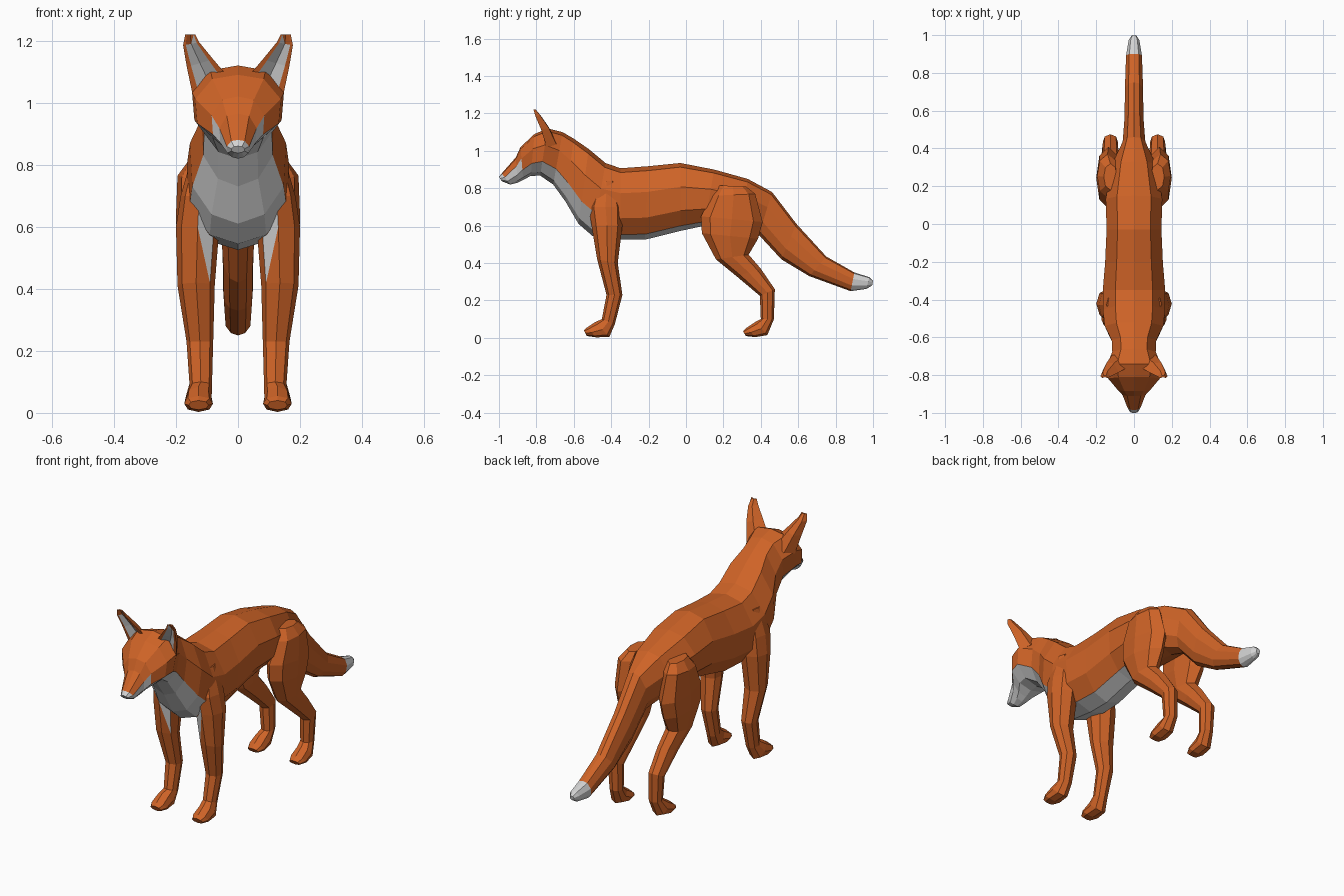
import bpy, bmesh
from mathutils import Vector


def material(name, rgb):
    m = bpy.data.materials.new(name)
    m.diffuse_color = (*rgb, 1)
    return m


MATS = [material("orange_fur", (0.62, 0.125, 0.02)),
        material("white_fur", (0.66, 0.66, 0.66))]


def skin(name, rings, paint, caps=(0, 0), mirror=False):
    """Bridge rings of points; paint(segment, strip): 0 orange, 1 white, 2 half white."""
    bm = bmesh.new()
    vs = [[bm.verts.new(p) for p in r] for r in rings]
    n = len(rings[0])

    def face(verts, mat):
        bm.faces.new(verts).material_index = mat

    for i in range(len(rings) - 1):
        for j in range(n):
            k = (j + 1) % n
            a, b, c, d = vs[i][j], vs[i][k], vs[i + 1][k], vs[i + 1][j]
            p = paint(i, j)
            if p == 2:
                face((a, b, d), 1)
                face((b, c, d), 0)
            else:
                face((a, b, c, d), p)
    face(vs[0][::-1], caps[0])
    face(vs[-1], caps[1])
    bmesh.ops.recalc_face_normals(bm, faces=bm.faces)
    me = bpy.data.meshes.new(name)
    bm.to_mesh(me)
    bm.free()
    for m in MATS:
        me.materials.append(m)
    ob = bpy.data.objects.new(name, me)
    bpy.context.collection.objects.link(ob)
    if mirror:
        ob.modifiers.new("mirror", 'MIRROR').use_mirror_merge = False
    return ob


def ring(half, y1, z1, y2, z2, w, cx=0.0):
    """Cross-section from the upper/front point 1 to the lower/back point 2."""
    pts = half + [(-u, v) for u, v in half[-2:0:-1]]
    a, b = Vector((cx, y1, z1)), Vector((cx, y2, z2))
    return [(a + b) / 2 + (a - b) / 2 * v + Vector((w * u, 0, 0)) for u, v in pts]


# Tail, torso, neck and head as one skin: top y,z / bottom y,z / half width
BODY = [(0, 1), (.6, .88), (1, .3), (.95, -.4), (.55, -.85), (0, -1)]
body = [
    (1.0, .305, .995, .28, .012),
    (.98, .325, .965, .262, .028),
    (.90, .35, .88, .25, .042),
    (.75, .435, .66, .33, .048),
    (.59, .61, .51, .42, .05),
    (.46, .78, .39, .55, .06),
    (.33, .85, .30, .58, .115),
    (.15, .90, .10, .60, .15),
    (-.03, .935, -.03, .572, .145),
    (-.20, .918, -.22, .525, .153),
    (-.35, .907, -.35, .525, .165),
    (-.43, .935, -.50, .545, .165),
    (-.52, 1.01, -.575, .61, .155),
    (-.60, 1.065, -.645, .73, .118),
    (-.66, 1.10, -.71, .82, .115),
    (-.74, 1.12, -.78, .868, .148),
    (-.81, 1.09, -.83, .866, .138),
    (-.885, 1.02, -.87, .845, .085),
    (-.91, .965, -.90, .83, .06),
    (-.985, .88, -.94, .82, .036),
    (-1.0, .86, -.985, .838, .022),
]


def paint_body(i, j):
    strip = min(j, 9 - j)
    if i < 2:                       # tail tip
        return 1
    if i >= 19:                     # nose
        return 1
    if i >= 17:                     # muzzle
        return int(strip >= 2)
    if i >= 11:                     # chest, throat and cheeks
        return int(strip >= 3)
    return int(i >= 7 and strip == 4)   # belly


skin("body", [ring(BODY, *s) for s in body], paint_body, (1, 1))

# Legs: front y,z / back y,z / half width / centre x
LEG = [(0, 1), (.75, .7), (1, 0), (.75, -.7), (0, -1)]
front_leg = [
    (-.47, .84, -.38, .84, .035, .11),
    (-.52, .70, -.34, .70, .06, .125),
    (-.505, .60, -.34, .60, .07, .13),
    (-.475, .42, -.365, .40, .06, .135),
    (-.425, .23, -.34, .23, .043, .123),
    (-.45, .10, -.38, .075, .036, .12),
    (-.485, .085, -.41, .005, .042, .127),
    (-.53, .055, -.48, .003, .046, .127),
    (-.545, .04, -.53, .01, .032, .127),
]
hind_leg = [
    (.18, .815, .32, .81, .035, .125),
    (.14, .76, .37, .77, .055, .14),
    (.08, .65, .41, .62, .065, .135),
    (.085, .56, .385, .53, .062, .135),
    (.16, .42, .335, .445, .05, .13),
    (.27, .33, .40, .37, .045, .125),
    (.395, .225, .475, .26, .04, .125),
    (.40, .10, .47, .10, .035, .12),
    (.37, .085, .435, .015, .042, .127),
    (.325, .055, .37, .004, .046, .127),
    (.305, .035, .32, .01, .032, .127),
]


def paint_front_leg(i, j):
    # white tuft on the inner front of the upper leg, tapering to a point
    return {(1, 7): 1, (2, 7): 2}.get((i, j), 0)


skin("front_legs", [ring(LEG, *s) for s in front_leg], paint_front_leg, mirror=True)
skin("hind_legs", [ring(LEG, *s) for s in hind_leg], lambda i, j: 0, mirror=True)


# Ears: hollow white front, orange rim and back
def ear_ring(inner, outer, depth):
    a, b = Vector(inner), Vector(outer)
    back = Vector((0, depth, 0))
    hollow = back * 0.45
    return [a, a.lerp(b, .16), a.lerp(b, .5) + hollow, a.lerp(b, .84), b,
            a.lerp(b, .75) + back, a.lerp(b, .3) + back]


ear = [
    ear_ring((.025, -.755, 1.075), (.145, -.745, 1.02), .055),
    ear_ring((.08, -.785, 1.14), (.165, -.775, 1.115), .045),
    ear_ring((.125, -.808, 1.195), (.177, -.805, 1.185), .028),
    ear_ring((.138, -.815, 1.22), (.17, -.815, 1.22), .012),
]
skin("ears", ear, lambda i, j: int(i < 2 and 1 <= j <= 2) or 2 * int(i == 2 and j == 1),
     mirror=True)
